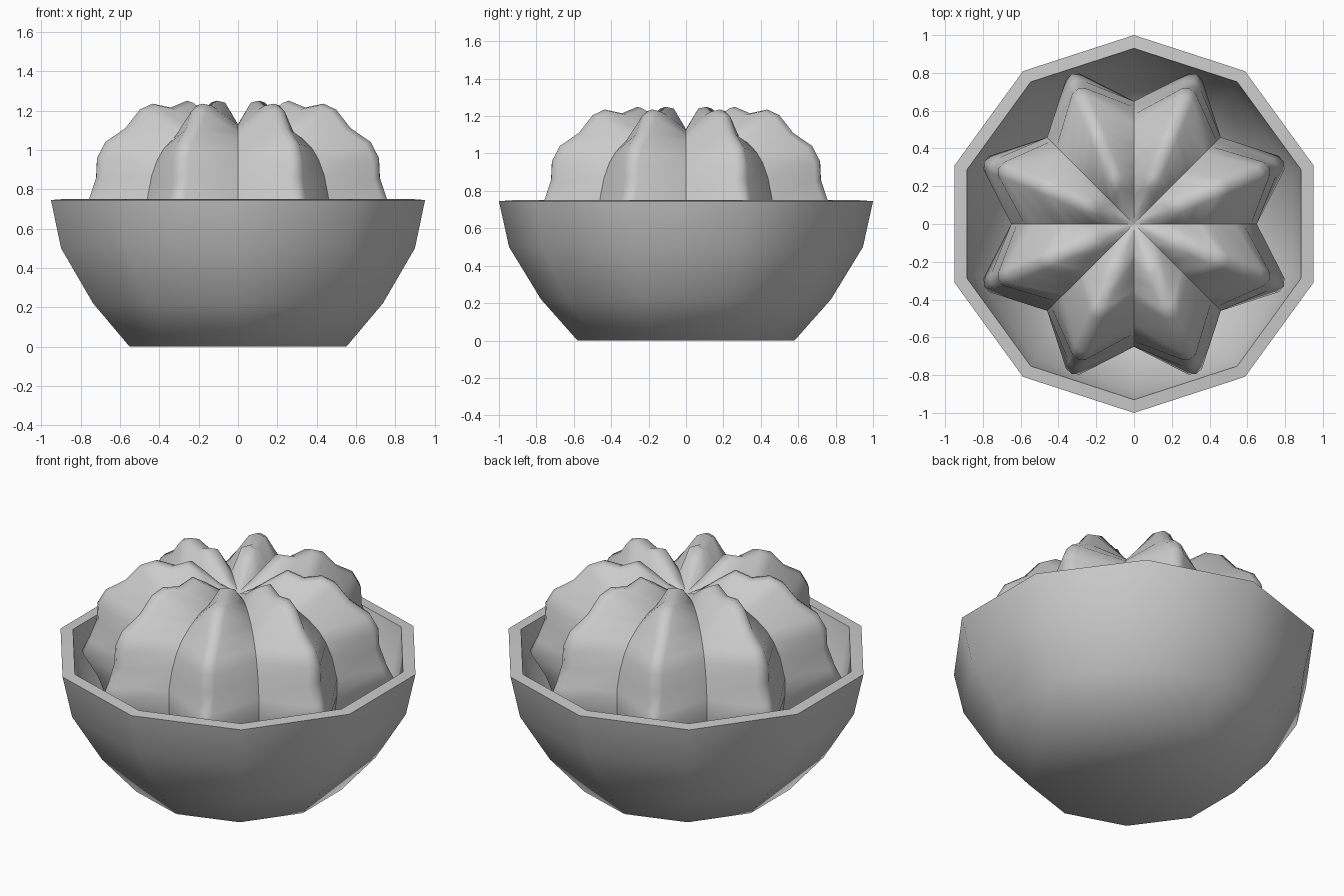
import bpy, bmesh, math

if "Cube" in bpy.data.objects:
    bpy.data.objects.remove(bpy.data.objects["Cube"])


def make_object(name, bm):
    bmesh.ops.recalc_face_normals(bm, faces=bm.faces)
    mesh = bpy.data.meshes.new(name)
    bm.to_mesh(mesh)
    bm.free()
    ob = bpy.data.objects.new(name, mesh)
    bpy.context.collection.objects.link(ob)
    return ob


def skin(bm, rings):
    n = len(rings[0])
    for a, b in zip(rings, rings[1:]):
        for i in range(n):
            j = (i + 1) % n
            bm.faces.new((a[i], a[j], b[j], b[i]))


# ten-sided bowl: outer wall, rim, inner wall
profile = [(0.58, 0), (0.775, 0.22), (0.946, 0.5), (1.0, 0.745),
           (0.93, 0.75), (0.88, 0.51), (0.72, 0.26), (0.54, 0.07)]
bm = bmesh.new()
rings = []
for r, z in profile:
    rings.append([bm.verts.new((r * math.cos(math.radians(90 + 36 * i)),
                                r * math.sin(math.radians(90 + 36 * i)), z))
                  for i in range(10)])
skin(bm, rings)
bm.faces.new(rings[0])
bm.faces.new(rings[-1])
bowl = make_object("bowl", bm)
bpy.context.view_layer.objects.active = bowl
bowl.select_set(True)
bpy.ops.object.shade_smooth_by_angle(angle=math.radians(60))

# ribbed cactus: paired levels of bumpy ridge and smooth valley (r, z, r, z)
levels = [(.50, .10, .40, .10), (.70, .35, .55, .30), (.78, .55, .63, .50),
          (.86, .67, .65, .65), (.82, .75, .65, .76), (.78, .86, .62, .87),
          (.775, .96, .58, .95), (.73, 1.04, .53, 1.01), (.62, 1.11, .46, 1.06),
          (.54, 1.205, .40, 1.09), (.47, 1.235, .35, 1.11), (.37, 1.215, .28, 1.125),
          (.28, 1.25, .20, 1.13), (.20, 1.20, .15, 1.125), (.10, 1.13, .08, 1.11)]
RIBS = 8
bm = bmesh.new()
rings = []
for rr, rz, vr, vz in levels:
    ring = []
    half = min(0.04, rr * 0.14)
    for k in range(RIBS):
        a = k * math.tau / RIBS
        ring.append(bm.verts.new((vr * math.cos(a), vr * math.sin(a), vz)))
        b = a + math.pi / RIBS
        for t in (-1, 0, 1):
            # blunt rounded ridge
            r = rr - 0.015 * abs(t)
            z = rz - 0.01 * abs(t)
            ring.append(bm.verts.new((r * math.cos(b) - t * half * math.sin(b),
                                      r * math.sin(b) + t * half * math.cos(b), z)))
    rings.append(ring)
skin(bm, rings)
top = bm.verts.new((0, 0, 1.09))
n = len(rings[-1])
for i in range(n):
    bm.faces.new((rings[-1][i], rings[-1][(i + 1) % n], top))
bm.faces.new(rings[0])
for f in bm.faces:
    f.smooth = True
# sharp valley creases
for k in range(RIBS):
    line = [ring[k * 4] for ring in rings] + [top]
    for a, b in zip(line, line[1:]):
        bm.edges.get((a, b)).smooth = False
make_object("cactus", bm)
